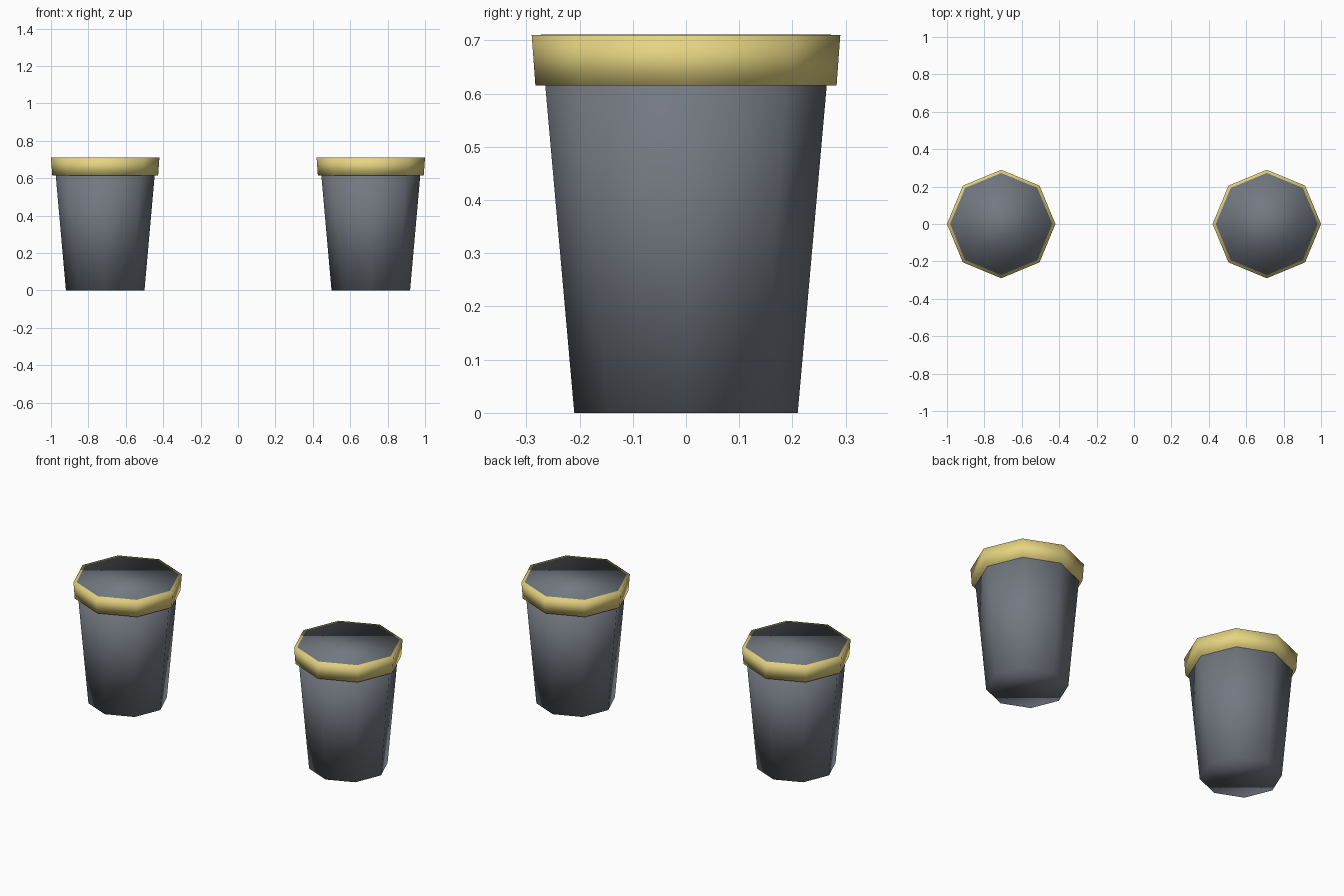
import bpy
import math

if "Cube" in bpy.data.objects:
    bpy.data.objects.remove(bpy.data.objects["Cube"])


def material(name, color):
    m = bpy.data.materials.new(name)
    m.diffuse_color = (*color, 1)
    m.use_nodes = True
    m.node_tree.nodes["Principled BSDF"].inputs["Base Color"].default_value = m.diffuse_color
    return m


slate = material("slate", (0.17, 0.19, 0.22))
gold = material("gold", (0.79, 0.66, 0.22))


def tapered_octagon(name, x, z0, z1, r0, r1, mat):
    """Closed eight-sided frustum with corners on the x and y axes."""
    bpy.ops.mesh.primitive_cone_add(vertices=8, radius1=r0, radius2=r1, depth=z1 - z0,
                                    location=(x, 0, (z0 + z1) / 2))
    ob = bpy.context.object
    ob.name = name
    ob.data.materials.append(mat)
    bpy.ops.object.shade_smooth()
    return ob


for side, x in (("left", -0.71), ("right", 0.71)):
    # Tapered pot body, its top just flush with the rim
    tapered_octagon(f"{side}_pot_body", x, 0.0, 0.711, 0.21, 0.273, slate)
    # Wider rim band around the top
    tapered_octagon(f"{side}_pot_rim", x, 0.615, 0.71, 0.283, 0.29, gold)
